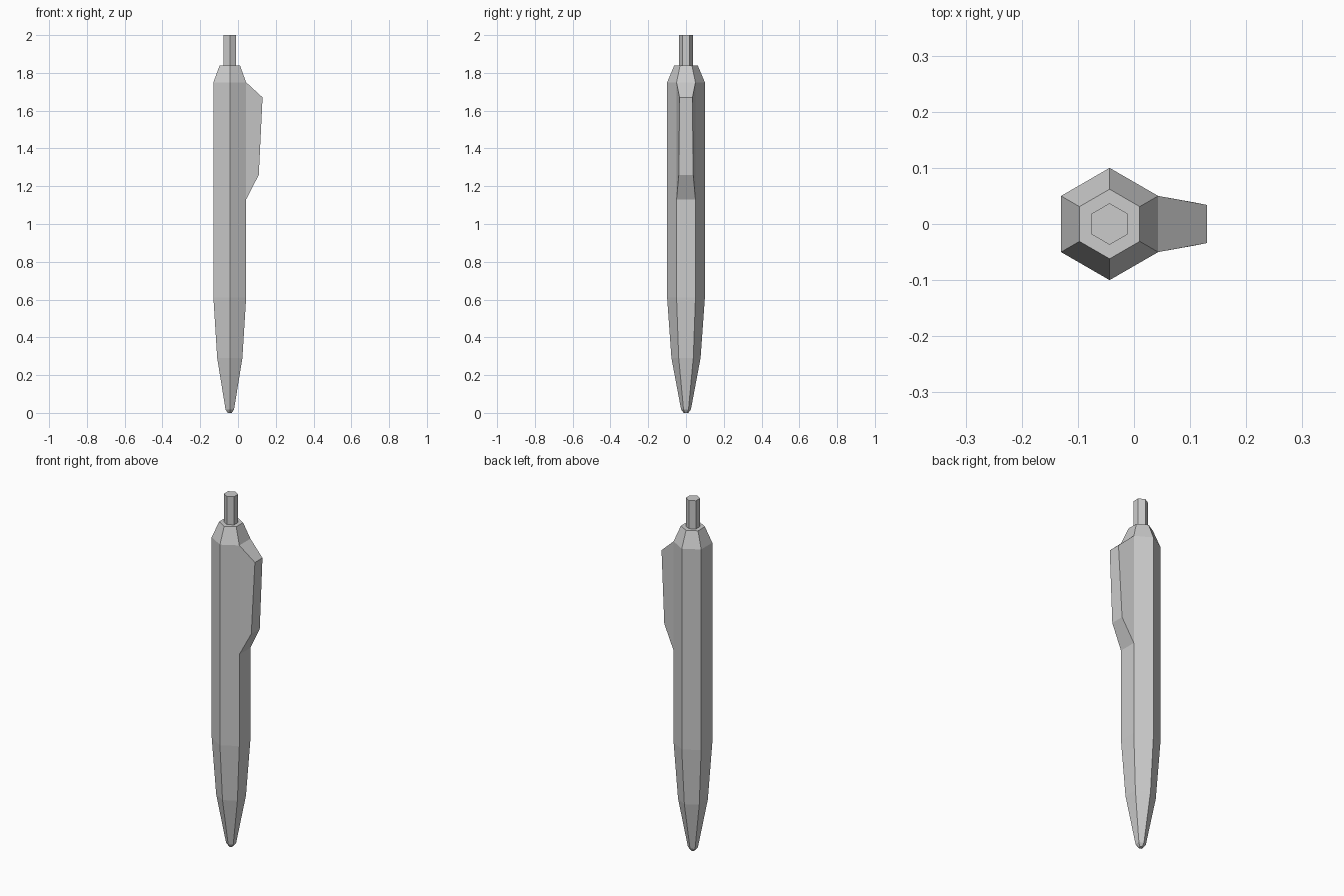
import bpy, bmesh
from math import sin, cos, radians

if "Cube" in bpy.data.objects:
    bpy.data.objects.remove(bpy.data.objects["Cube"])

AXIS_X = -0.0435


def hex_loft(name, profile):
    """Six-sided lathe through (z, radius) rings, flats facing +x and -x."""
    bm = bmesh.new()
    rings = []
    for z, r in profile:
        rings.append([bm.verts.new((AXIS_X + r * cos(radians(60 * k - 30)),
                                    r * sin(radians(60 * k - 30)), z))
                      for k in range(6)])
    for low, high in zip(rings, rings[1:]):
        for k in range(6):
            n = (k + 1) % 6
            bm.faces.new((low[k], low[n], high[n], high[k]))
    bm.faces.new(rings[0][::-1])
    bm.faces.new(rings[-1])
    bm.normal_update()
    mesh = bpy.data.meshes.new(name)
    obj = bpy.data.objects.new(name, mesh)
    bpy.context.collection.objects.link(obj)
    return obj, bm


# Barrel: writing tip, tapered grip, straight body, chamfered shoulder
barrel, bm = hex_loft("barrel_with_clip", [
    (0.0, 0.012), (0.018, 0.026), (0.29, 0.077), (0.61, 0.1),
    (1.13, 0.1), (1.75, 0.1), (1.84, 0.062)])

# Clip: pull the upper +x flat outwards into a tapered fin
flat = next(f for f in bm.faces
            if f.normal.x > 0.99 and 1.2 < f.calc_center_median().z < 1.7)
fin = bmesh.ops.extrude_discrete_faces(bm, faces=[flat])["faces"][0]
for v in fin.verts:
    upper = v.co.z > 1.4
    side = 1 if v.co.y > 0 else -1
    v.co = (0.13, side * 0.034, 1.67) if upper else (0.11, side * 0.038, 1.26)
bmesh.ops.recalc_face_normals(bm, faces=bm.faces)
bm.to_mesh(barrel.data)
bm.free()

# Push button
button, bm = hex_loft("push_button", [(1.83, 0.037), (2.0, 0.037)])
bm.to_mesh(button.data)
bm.free()
